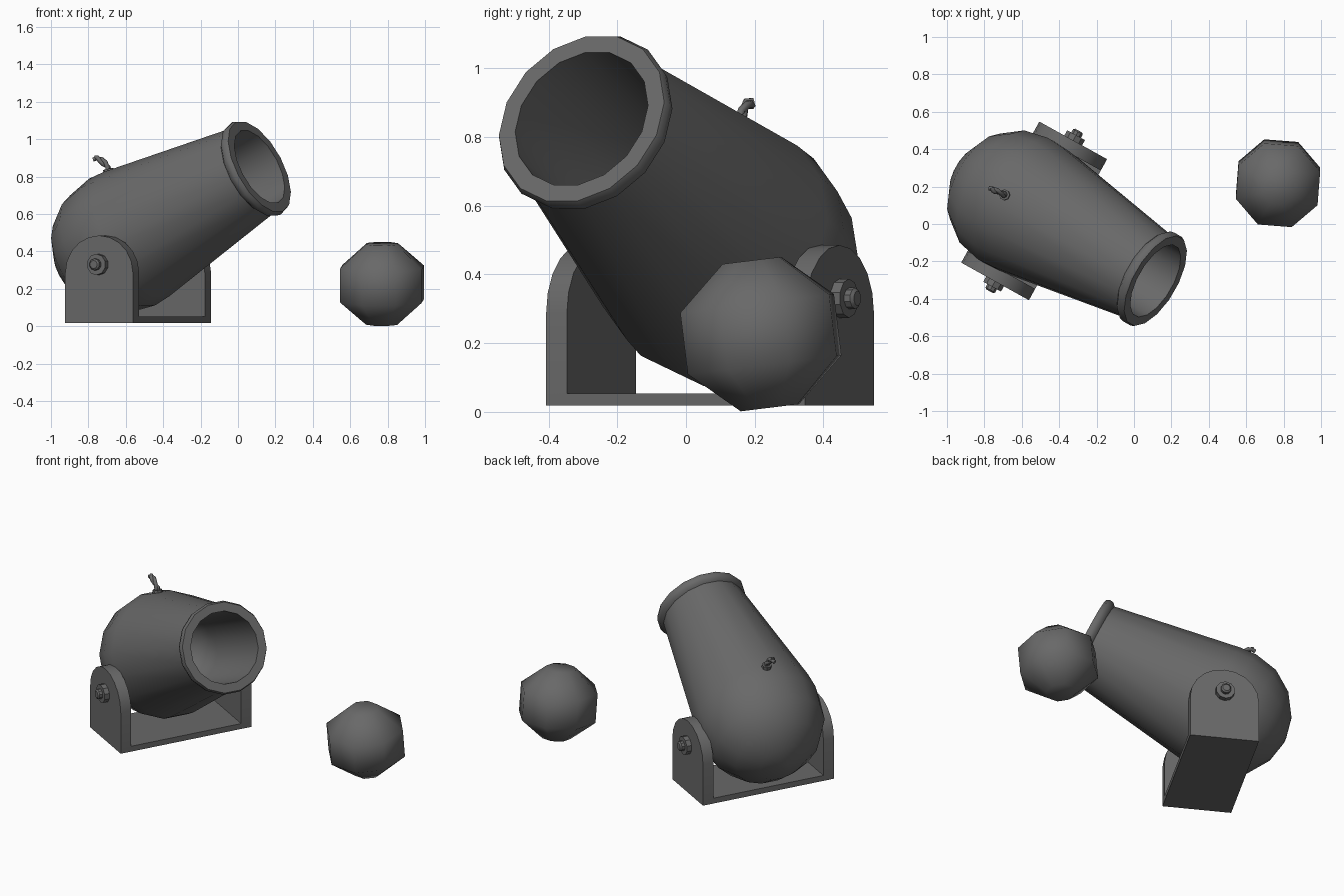
import bpy, bmesh, math
from mathutils import Vector, Matrix

if "Cube" in bpy.data.objects:
    bpy.data.objects.remove(bpy.data.objects["Cube"])

# Dark iron colour shared by all parts
iron = bpy.data.materials.new("dark_iron")
iron.diffuse_color = (.14, .14, .14, 1)
iron.use_nodes = True
iron.node_tree.nodes["Principled BSDF"].inputs["Base Color"].default_value = iron.diffuse_color


def finish(name, bm, matrix, angle=35):
    bmesh.ops.recalc_face_normals(bm, faces=bm.faces)
    bm.transform(matrix)
    me = bpy.data.meshes.new(name)
    bm.to_mesh(me)
    bm.free()
    me.materials.append(iron)
    ob = bpy.data.objects.new(name, me)
    bpy.context.collection.objects.link(ob)
    bpy.ops.object.select_all(action='DESELECT')
    ob.select_set(True)
    bpy.context.view_layer.objects.active = ob
    bpy.ops.object.shade_smooth_by_angle(angle=math.radians(angle))
    return ob


def lathe(name, profile, sides, matrix, angle=35):
    """Turn (radius, height) points about local z; both ends are capped."""
    bm = bmesh.new()
    rings = []
    for r, h in profile:
        rings.append([bm.verts.new((r * math.cos(a), r * math.sin(a), h))
                      for a in [2 * math.pi * (i + .5) / sides for i in range(sides)]])
    for a, b in zip(rings, rings[1:]):
        for i in range(sides):
            j = (i + 1) % sides
            bm.faces.new((a[i], a[j], b[j], b[i]))
    bm.faces.new(rings[0])
    bm.faces.new(rings[-1])
    return finish(name, bm, matrix, angle)


def extrude(name, outline, y0, y1, matrix):
    """Extrude an x-z outline from y0 to y1."""
    bm = bmesh.new()
    f = bm.faces.new([bm.verts.new((x, y0, z)) for x, z in outline])
    new = bmesh.ops.extrude_face_region(bm, geom=[f])['geom']
    bmesh.ops.translate(bm, vec=(0, y1 - y0, 0),
                        verts=[v for v in new if isinstance(v, bmesh.types.BMVert)])
    return finish(name, bm, matrix)


def aim(origin, direction):
    q = Vector(direction).to_track_quat('Z', 'Y')
    return Matrix.Translation(origin) @ q.to_matrix().to_4x4()


# Barrel: round breech, taper, muzzle ring and bore with a rounded bottom
breech = Vector((-0.62, 0.12, 0.45))
muzzle = Vector((0.115, -0.304, 0.853))
L = (muzzle - breech).length
R = 0.382
profile = [(R * math.cos(math.radians(a)), R * math.sin(math.radians(a)))
           for a in (-87, -67.5, -45, -22.5, 0)]
profile += [(0.376, 0.10), (0.256, L - .06), (0.274, L - .045), (0.279, L - .02),
            (0.270, L), (0.217, L), (0.20, L - .6), (0.17, L - .7),
            (0.10, L - .77), (0.01, L - .79)]
lathe("barrel", profile, 16, aim(breech, muzzle - breech), 42)

# Cradle: base plate, two arched side arms with bolts
cradle = Matrix.Translation((-0.534, 0.070, 0)) @ Matrix.Rotation(math.radians(-29), 4, 'Z')
W = 0.207
extrude("cradle_base", [(-W, .018), (W, .018), (W, .053), (-W, .053)], -.42, .42, cradle)
arch = [(-W, .018), (W, .018)] + [
    (W * math.cos(math.pi * i / 10), .285 + .2 * math.sin(math.pi * i / 10)) for i in range(11)]
for side, s in (("near", -1), ("far", 1)):
    extrude(side + "_arm", arch, s * .362, s * .431, cradle)
    lathe(side + "_bolt",
          [(.057, 0), (.057, .038), (.031, .038), (.031, .058), (.022, .066)], 10,
          cradle @ aim((0, s * .425, .33), (0, s, 0)))

# Fuse: small collar and a curled, twisted cord
lathe("fuse_collar", [(.029, -.05), (.029, .018), (.017, .018), (.017, .008)], 8,
      aim((-.69, .155, .822), (-.2, .1, 1)))
path = [Vector(p) for p in ((-.69, .155, .81), (-.695, .157, .85), (-.715, .165, .872),
                            (-.735, .175, .890), (-.755, .183, .899), (-.768, .192, .897))]
for k in range(2):
    cu = bpy.data.curves.new("fuse_strand", 'CURVE')
    cu.dimensions = '3D'
    cu.bevel_depth = .012
    cu.bevel_resolution = 1
    cu.use_fill_caps = True
    cu.materials.append(iron)
    sp = cu.splines.new('POLY')
    sp.points.add(len(path) - 1)
    for i, p in enumerate(path):
        a = i * 1.3 + k * math.pi
        off = Vector((math.cos(a) * .007, math.sin(a) * .007, math.cos(a) * .006))
        sp.points[i].co = (*(p + off), 1)
    bpy.context.collection.objects.link(bpy.data.objects.new("fuse_strand", cu))

# Cannonball: eight-sided low-poly ball, tipped slightly
ball = [(.09, -.216), (.237, -.09), (.237, .09), (.09, .216)]
lathe("cannonball", ball, 8,
      Matrix.Translation((.77, .218, .226)) @ Matrix.Rotation(math.radians(7), 4, 'X')
      @ Matrix.Rotation(math.radians(-4.5), 4, 'Z'), 80)
